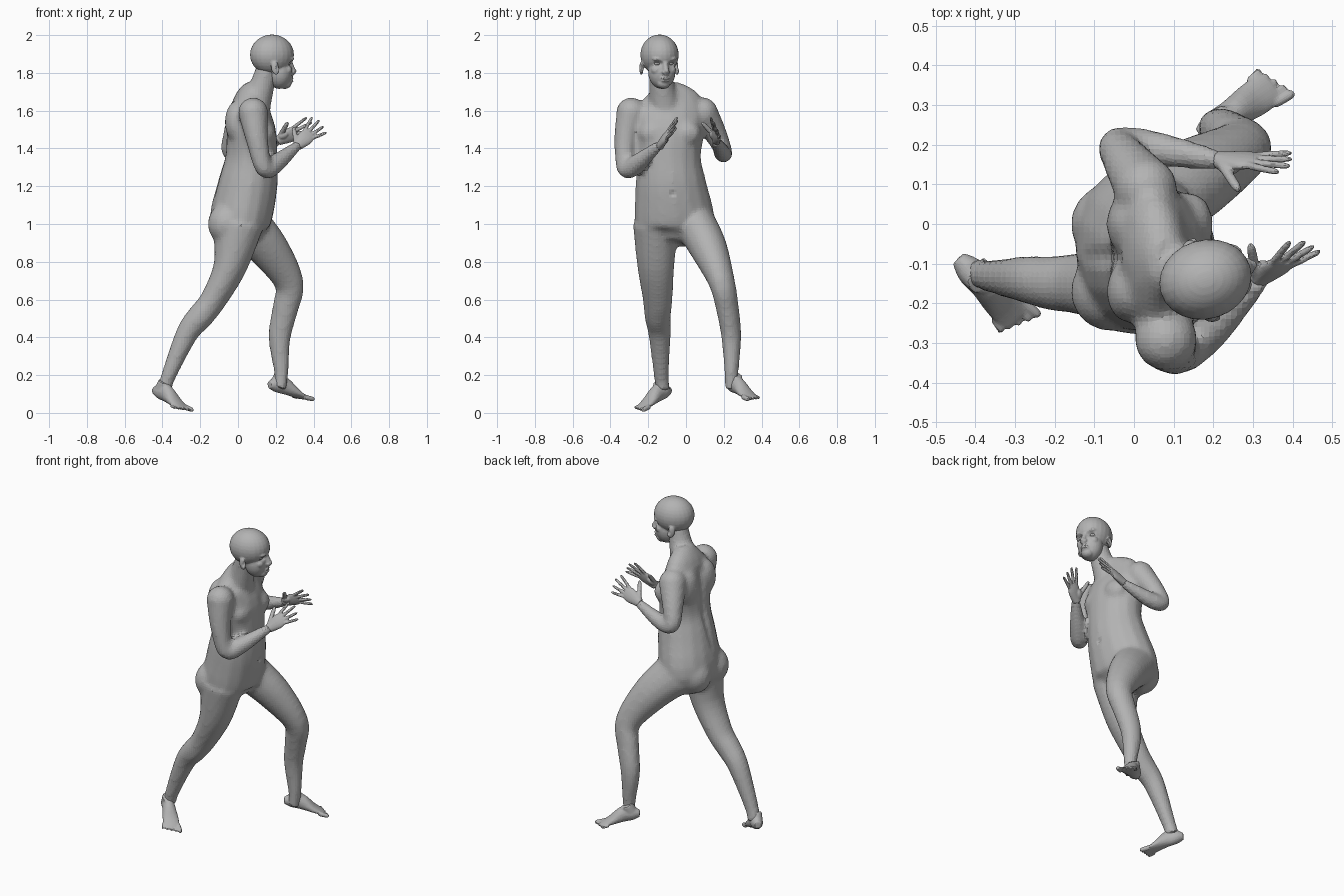
import bpy, bmesh, math
from mathutils import Vector, Matrix

cube = bpy.data.objects.get("Cube")
if cube:
    bpy.data.objects.remove(cube, do_unlink=True)

grey = bpy.data.materials.new("plain grey")
grey.use_nodes = True
grey.diffuse_color = (.45, .45, .45, 1)
grey.node_tree.nodes["Principled BSDF"].inputs["Base Color"].default_value = (.45, .45, .45, 1)

ALONG, ACROSS, UP = Vector((1, 0, 0)), Vector((0, 1, 0)), Vector((0, 0, 1))


def curve_through(keys, steps=4):
    """Smooth in-between stations through a few key stations; round keys have one radius."""
    keys = [Vector(key if len(key) > 4 else (*key, key[-1])) for key in keys]
    last = len(keys) - 1
    path = []
    for i in range(last):
        start, end = keys[i], keys[i + 1]
        leave = (end - keys[max(i - 1, 0)]) / 2
        arrive = (keys[min(i + 2, last)] - start) / 2
        for step in range(steps):
            t = step / steps
            ease = t * t * (3 - 2 * t)
            path.append(start * (1 - ease) + end * ease
                        + leave * (t * (1 - t) ** 2) - arrive * (t * t * (1 - t)))
    return path + [keys[last]]


def loft(mesh, keys, side, sides=16):
    """Skin elliptical rings; a key is x, y, z, side radius and optionally depth radius."""
    stations = curve_through(keys)
    points = [Vector(station[:3]) for station in stations]
    rings = []
    for i, station in enumerate(stations):
        tangent = (points[min(i + 1, len(points) - 1)] - points[max(i - 1, 0)]).normalized()
        wide = (side - tangent * tangent.dot(side)).normalized() * station[3]
        deep = tangent.cross(wide).normalized() * station[4]
        turns = [k * math.tau / sides for k in range(sides)]
        rings.append([mesh.verts.new(points[i] + wide * math.cos(a) + deep * math.sin(a))
                      for a in turns])
    for lower, upper in zip(rings, rings[1:]):
        for k in range(sides):
            mesh.faces.new((lower[k - 1], lower[k], upper[k], upper[k - 1]))
    mesh.faces.new(rings[0][::-1])
    mesh.faces.new(rings[-1])


def blob(mesh, centre, radii, rotation=Matrix()):
    matrix = Matrix.Translation(centre) @ rotation @ Matrix.Diagonal((*radii, 1))
    bmesh.ops.create_uvsphere(mesh, u_segments=24, v_segments=16, radius=1, matrix=matrix)


def digit(mesh, start, direction, length, radius):
    """A finger or toe with a rounded end."""
    tip = start + direction.normalized() * length
    loft(mesh, [(*start, radius), (*start.lerp(tip, .8), radius * .9), (*tip, radius * .4)],
         ACROSS, 10)


def fuse(name, mesh, voxel, rounds, matrix=Matrix()):
    """Melt overlapping pieces into one skin."""
    bmesh.ops.recalc_face_normals(mesh, faces=mesh.faces)
    data = bpy.data.meshes.new(name)
    mesh.to_mesh(data)
    mesh.free()
    part = bpy.data.objects.new(name, data)
    bpy.context.collection.objects.link(part)
    remesh = part.modifiers.new("skin", 'REMESH')
    remesh.mode, remesh.voxel_size = 'VOXEL', voxel
    soften = part.modifiers.new("soften", 'SMOOTH')
    soften.factor, soften.iterations = .5, rounds
    depsgraph = bpy.context.evaluated_depsgraph_get()
    depsgraph.update()
    skin = bpy.data.meshes.new_from_object(part.evaluated_get(depsgraph))
    part.modifiers.clear()
    part.data = skin
    skin.materials.clear()
    skin.materials.append(grey)
    part.matrix_world = matrix
    return part


def dent(part, centre, radii, push):
    """Press the surface in softly around a point."""
    for vertex in part.data.vertices:
        offset = vertex.co - Vector(centre)
        reach = sum((distance / radius) ** 2 for distance, radius in zip(offset, radii))
        if reach < 1:
            vertex.co += push * (1 - reach) ** 2


def aim(origin, tip, up):
    """Place a part at origin with its x axis towards tip and its z axis near up."""
    forward = (Vector(tip) - Vector(origin)).normalized()
    side = Vector(up).cross(forward).normalized()
    axes = Matrix((forward, side, forward.cross(side))).transposed()
    return Matrix.Translation(origin) @ axes.to_4x4()


# Torso and neck
body = bmesh.new()
loft(body, [(.02, -.07, .9, .12, .09), (.01, -.06, 1, .21, .16), (.05, -.08, 1.2, .19, .16),
            (.07, -.09, 1.35, .17, .14), (.07, -.09, 1.5, .19, .13),
            (.06, -.09, 1.64, .18, .09), (.09, -.11, 1.73, .07, .05)], ACROSS - ALONG * .1)
loft(body, [(.08, -.11, 1.6, .09), (.13, -.13, 1.74, .066), (.16, -.14, 1.84, .06)], ACROSS)
for y in (-.17, 0):
    blob(body, (.14, y, 1.48), (.06, .08, .07))    # chest
    blob(body, (-.06, y, 1), (.1, .1, .11))        # seat
    blob(body, (-.01, y, 1.54), (.06, .08, .11))   # shoulder blade

# Legs from hip to heel, arms from shoulder to wrist
right_leg = [(0, -.16, 1, .12, .14), (-.04, -.16, .78, .1, .09), (-.13, -.15, .6, .08, .07),
             (-.2, -.15, .51, .07), (-.27, -.14, .42, .06), (-.37, -.13, .19, .04),
             (-.39, -.12, .12, .04)]
left_leg = [(.04, .05, 1, .11, .13), (.16, .12, .87, .1, .11), (.27, .19, .69, .07, .08),
            (.25, .22, .55, .06, .07), (.22, .24, .4, .053, .06), (.23, .24, .2, .037),
            (.22, .24, .13, .037)]
right_arm = [(.08, -.29, 1.59, .08), (.1, -.32, 1.45, .06), (.14, -.32, 1.29, .047),
             (.2, -.26, 1.32, .05), (.32, -.14, 1.42, .026)]
left_arm = [(.03, .09, 1.59, .08), (-.02, .16, 1.47, .06), (-.04, .2, 1.38, .046),
            (.05, .19, 1.38, .046), (.22, .16, 1.44, .026)]
for limb in (right_leg, left_leg, right_arm, left_arm):
    loft(body, limb, ACROSS + ALONG * .3)
for shoulder in (right_arm[0], left_arm[0]):
    blob(body, shoulder[:3], (.08, .08, .08))
body = fuse("body", body, .014, 8)
for i in range(9):
    dent(body, (-.07, -.085, 1.16 + i * .055), (.1, .04, .06), ALONG * .009)   # spine
dent(body, (.21, -.07, 1.16), (.03, .02, .02), ALONG * -.012)                  # navel


# Hands: x towards the fingertips, z towards the thumb
def hand(name, matrix, palm):
    mesh = bmesh.new()
    loft(mesh, [(0, 0, 0, .026, .022), (.07, 0, 0, .042, .018), (.11, 0, 0, .035, .01)], UP)
    for i in range(4):
        spread = .25 - i * .2
        digit(mesh, Vector((.1, 0, .03 - i * .02)),
              Vector((math.cos(spread), palm * .08, math.sin(spread))),
              .11 - abs(i - 1) * .012, .0095)
    digit(mesh, Vector((.02, 0, .02)), Vector((.7, palm * .4, .7)), .11, .013)
    blob(mesh, (.04, palm * .01, .02), (.03, .018, .02))
    fuse(name, mesh, .005, 2, matrix)


hand("right_hand", aim((.31, -.14, 1.41), (.45, -.05, 1.55), (-.6, .2, .7)), 1)
hand("left_hand", aim((.21, .16, 1.44), (.42, .16, 1.54), (-.3, -.4, .8)), -1)


# Feet: x from heel to toes, big toe on the inner side
def foot(name, matrix, inner):
    mesh = bmesh.new()
    loft(mesh, [(0, 0, .03, .02), (.04, 0, .04, .036, .04), (.09, 0, .047, .037, .046),
                (.17, 0, .025, .047, .024), (.23, 0, .014, .045, .01)],
         ACROSS)
    loft(mesh, [(.05, 0, .05, .036, .04), (.06, 0, .1, .035)], ACROSS)
    for i in range(5):
        digit(mesh, Vector((.21 - i * .006, inner * (.037 - i * .02), .013)),
              Vector((1, inner * (.1 - i * .09), 0)), .06 - i * .004, .01 if i else .014)
    fuse(name, mesh, .006, 3, matrix)


foot("right_foot", aim((-.45, -.08, .09), (-.27, -.26, 0), UP), 1)
foot("left_foot", aim((.16, .22, .12), (.37, .36, .06), UP), -1)

# Head, modelled facing +x and then turned
head, eyes = bmesh.new(), bmesh.new()
blob(head, (0, 0, .046), (.118, .1, .107))      # skull
blob(head, (.04, 0, -.045), (.067, .073, .09))  # jaw
blob(head, (.07, 0, -.105), (.037, .037, .03))  # chin
blob(head, (.085, 0, -.08), (.03, .03, .03))    # muzzle
loft(head, [(.095, 0, .025, .01), (.113, 0, -.04, .017), (.108, 0, -.052, .014)], ACROSS)
blob(head, (.125, 0, -.04), (.012, .012, .011))  # nose tip
for z in (-.079, -.093):
    blob(head, (.105, 0, z), (.013, .025, .007))  # lips
for side in (-1, 1):
    blob(head, (.113, side * .014, -.046), (.011, .009, .009))  # nostril
    blob(head, (.07, side * .042, -.035), (.027, .026, .026))   # cheek
    blob(head, (.09, side * .036, .024), (.02, .03, .012))      # brow
    tilt = Matrix.Rotation(side * .35, 4, 'Z') @ Matrix.Rotation(-.2, 4, 'Y')
    blob(head, (-.012, side * .097, -.025), (.022, .011, .037), tilt)  # ear
    blob(eyes, (.075, side * .036, 0), (.015, .018, .011))
pose = Matrix.Translation((.18, -.14, 1.85)) @ Matrix.Rotation(.3, 4, 'Z')
head = fuse("head", head, .006, 3, pose)
fuse("eyes", eyes, .004, 1, pose)
for side in (-1, 1):
    dent(head, (.092, side * .036, 0), (.04, .03, .02), ALONG * -.016)              # eye socket
    dent(head, (0, side * .108, -.022), (.016, .03, .022), ACROSS * side * -.008)  # ear hollow
dent(head, (.115, 0, -.086), (.03, .028, .008), ALONG * -.006)                      # mouth
